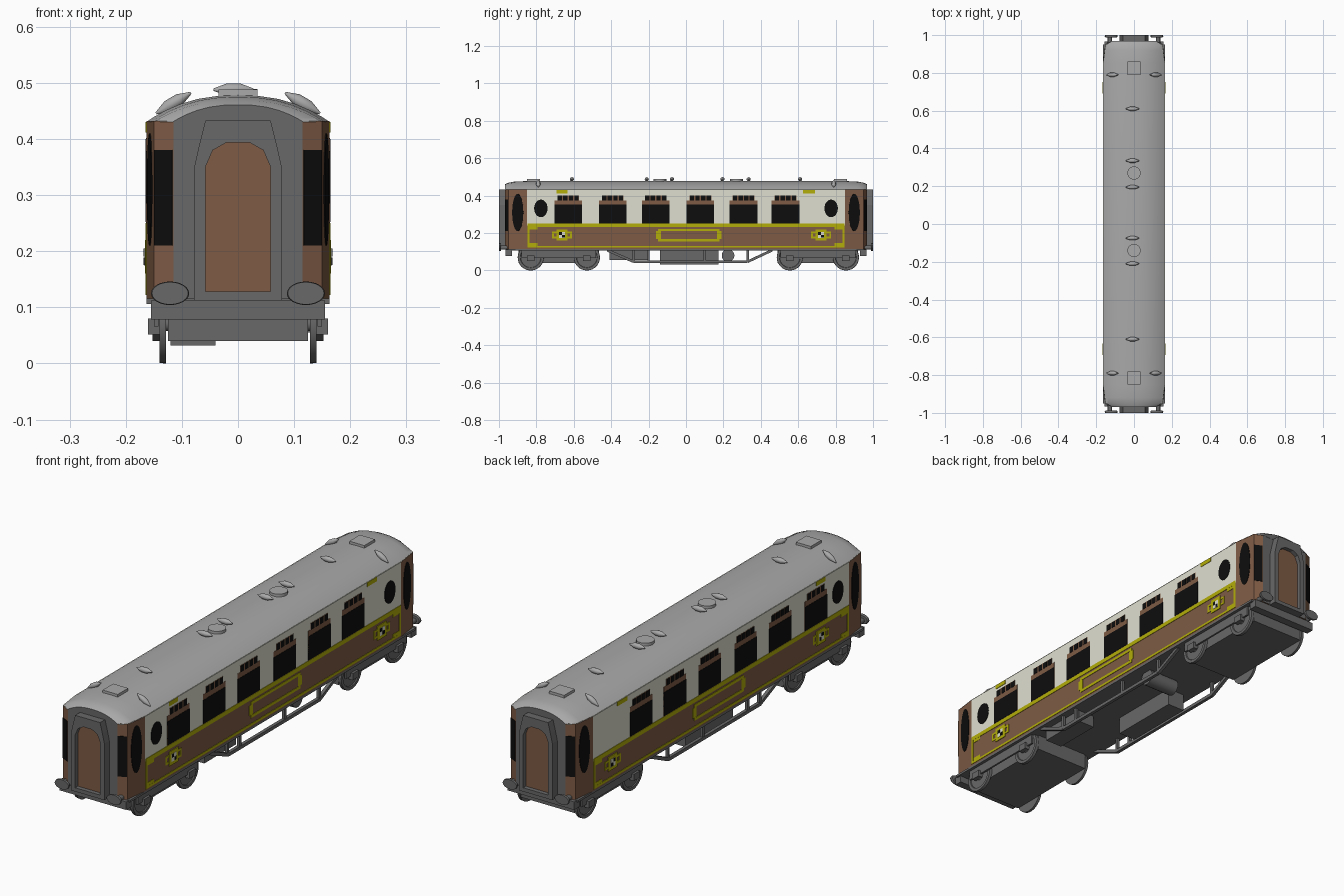
import bpy, bmesh, math
from mathutils import Vector, Matrix

if "Cube" in bpy.data.objects:
    bpy.data.objects.remove(bpy.data.objects["Cube"])

def material(name, rgb):
    m = bpy.data.materials.new(name)
    m.diffuse_color = (*rgb, 1)
    m.use_nodes = True
    m.node_tree.nodes["Principled BSDF"].inputs["Base Color"].default_value = m.diffuse_color
    return m

CREAM = material("cream", (.74, .74, .63))
BROWN = material("brown", (.21, .105, .06))
YELLOW = material("yellow", (.45, .42, .003))
BLACK = material("black", (.004, .004, .004))
GREY = material("dark_grey", (.14, .14, .14))
ROOF = material("roof_grey", (.40, .40, .40))

def finish(name, bm, *mats, smooth=False):
    bmesh.ops.recalc_face_normals(bm, faces=bm.faces)
    me = bpy.data.meshes.new(name)
    bm.to_mesh(me)
    bm.free()
    ob = bpy.data.objects.new(name, me)
    bpy.context.collection.objects.link(ob)
    for m in mats:
        me.materials.append(m)
    if smooth:
        bpy.context.view_layer.objects.active = ob
        ob.select_set(True)
        bpy.ops.object.shade_smooth_by_angle(angle=math.radians(35))
        ob.select_set(False)
    return ob

def loft(bm, rings):
    """Closed rings joined in order, ends capped."""
    rs = [[bm.verts.new(p) for p in r] for r in rings]
    n = len(rs[0])
    for a, b in zip(rs, rs[1:]):
        for i in range(n):
            bm.faces.new((a[i], a[(i + 1) % n], b[(i + 1) % n], b[i]))
    bm.faces.new(rs[0])
    bm.faces.new(rs[-1])

def box(bm, x0, x1, y0, y1, z0, z1):
    loft(bm, [[(x0, y0, z), (x1, y0, z), (x1, y1, z), (x0, y1, z)] for z in (z0, z1)])

def bar(bm, a, b, w):
    """Square bar between two points at constant x."""
    a, b = Vector(a), Vector(b)
    s = Vector((w / 2, 0, 0))
    t = (b - a).normalized().cross(Vector((1, 0, 0))) * w / 2
    loft(bm, [[p + s + t, p - s + t, p - s - t, p + s - t] for p in (a, b)])

def lathe(bm, centre, axis, profile, n=20, sx=1, sz=1):
    """profile = (distance along axis, radius)."""
    q = Vector((0, 0, 1)).rotation_difference(Vector(axis)).to_matrix()
    loft(bm, [[Vector(centre) + q @ Vector((r * sx * math.cos(k * math.tau / n),
               r * sz * math.sin(k * math.tau / n), d)) for k in range(n)] for d, r in profile])

def plate(bm, pts, a, b, t):
    """Thin plate: (u, z) points on the upright wall running a -> b, raised outwards by t."""
    a, b = Vector((*a, 0)), Vector((*b, 0))
    d = (b - a).normalized()
    n = Vector((d.y, -d.x, 0))
    if n.dot(a + b) < 0:
        n = -n
    loft(bm, [[a + d * u + n * h + Vector((0, 0, z)) for u, z in pts] for h in (-.002, t)])

def rect(u0, u1, z0, z1):
    return [(u0, z0), (u1, z0), (u1, z1), (u0, z1)]

def oval(u, z, ru, rz, n=24):
    return [(u + ru * math.cos(k * math.tau / n), z + rz * math.sin(k * math.tau / n)) for k in range(n)]

W = .163
# Body shell with angled entrance ends
half = [(W, -.85), (W, .85), (.15, .95), (.115, .967)]
plan = half[1:] + [(-x, y) for x, y in reversed(half[1:])]
plan += [(-x, -y) for x, y in plan]
bm = bmesh.new()
loft(bm, [[(x, y, z) for x, y in plan] for z in (.115, .24, .432)])
for f in bm.faces:
    c = f.calc_center_median()
    f.material_index = 2 if abs(c.y) > .96 else 1 if abs(c.y) > .85 or c.z < .24 else 0
finish("carriage_body", bm, CREAM, BROWN, GREY)

# Curved roof, lower and narrower at the ends
bm = bmesh.new()
def roof_ring(y, w, h, n=14):
    xs = [math.sin((k / n - .5) * math.pi) for k in range(n + 1)]
    return [(w * x, y, .43 + h * (1 - abs(x) ** 2.4)) for x in xs]
secs = [(.85, W + .001, .048), (.92, .155, .045), (.95, .15, .039), (.968, .117, .031)]
loft(bm, [roof_ring(-y, w, h) for y, w, h in reversed(secs)] + [roof_ring(*s) for s in secs])
bm.normal_update()
for f in bm.faces:
    if abs(f.calc_center_median().y) > .967:
        f.material_index = 1
finish("roof", bm, ROOF, GREY, smooth=True)

# Roof hatches, round covers and spindle ventilators
bm = bmesh.new()
for y in (-.815, .825):
    box(bm, -.035, .035, y - .035, y + .035, .46, .488)
finish("roof_hatches", bm, ROOF)
bm = bmesh.new()
for y in (-.14, .27):
    lathe(bm, (0, y, .46), (0, 0, 1), [(0, .035), (.029, .035)])
spindle = [(-.036, .002), (-.012, .011), (.012, .011), (.036, .002)]
for y in (-.61, -.21, -.075, .195, .335, .61):
    lathe(bm, (-.008, y, .488), (1, 0, 0), spindle, 12)
for y in (-.79, .79):
    for s in (-1, 1):
        lathe(bm, (s * .115, y, .464), (s * .85, 0, -.5), spindle, 12)
finish("roof_ventilators", bm, ROOF, smooth=True)

# Side details: windows, lining, panels and crests
brown, black, yellow, white = (bmesh.new() for _ in range(4))
def frame(wall, u0, u1, z0, z1, w, t):
    for r in ((u0, u1, z0, z0 + w), (u0, u1, z1 - w, z1), (u0, u0 + w, z0, z1), (u1 - w, u1, z0, z1)):
        plate(yellow, rect(*r), *wall, t)
for s in (-1, 1):
    wall = ((s * W, 0), (s * W, 1))
    for c in (-.63, -.392, -.162, .077, .307, .532):
        plate(brown, rect(c - .074, c + .074, .25, .375), *wall, .001)
        plate(brown, rect(c - .058, c + .058, .37, .402), *wall, .001)
        plate(black, rect(c - .074, c + .074, .252, .352), *wall, .002)
        for k in range(4):
            u = c - .045 + k * .03
            plate(black, rect(u - .0115, u + .0115, .374, .4), *wall, .002)
    for u in ((-.776, .776) if s > 0 else (-.776,)):
        plate(black, oval(u, .332, .036, .047), *wall, .002)
    # lining round the lower panel
    frame(wall, -.848, .848, .122, .25, .010, .002)
    plate(yellow, rect(-.848, .848, .232, .25), *wall, .002)
    for e in (-1, 1):
        for z0, z1 in ((.132, .146), (.218, .232)):
            plate(yellow, rect(*sorted((e * .838, e * .795)), z0, z1), *wall, .0015)
    # centre name panel (blank) with stepped ends
    frame(wall, -.15, .18, .155, .223, .012, .002)
    for u in (-.16, .165):
        plate(yellow, rect(u, u + .025, .168, .21), *wall, .0015)
    for u in (-.663, .722):
        frame(wall, u - .053, u + .053, .172, .208, .009, .002)
        plate(yellow, rect(u - .03, u + .03, .16, .22), *wall, .003)
        plate(white, rect(u - .016, u + .016, .174, .206), *wall, .004)
        for du, dz in ((-.008, .008), (.008, -.008)):
            plate(black, rect(u + du - .007, u + du + .007, .19 + dz - .007, .19 + dz + .007), *wall, .005)
        plate(yellow, rect(u - .03, u + .03, .412, .43) if u < 0 else rect(.625, .69, .412, .43), *wall, .002)
    # entrance doors with oval window, and slanted corner windows
    for e in (-1, 1):
        a, b, c = [(s * x, e * y) for x, y in half[1:]]
        plate(black, oval(.05, .31, .03, .1), a, b, .002)
        plate(black, rect(.001, .037, .21, .38), b, c, .002)
finish("window_surrounds", brown, BROWN)
finish("windows", black, BLACK)
finish("yellow_lining", yellow, YELLOW)
finish("crest_centres", white, CREAM)

# Gangway frames and end doors
ring, door = bmesh.new(), bmesh.new()
def both(p):
    return p + [(-x, z) for x, z in reversed(p)]
outer = both([(-.078, .112), (-.078, .35), (-.069, .39), (-.058, .433)])
inner = both([(-.058, .128), (-.058, .35), (-.045, .38), (-.02, .394)])
for e in (-1, 1):
    loops = [[ring.verts.new((x, e * y, z)) for x, z in p] for p, y in
             ((outer, .96), (outer, 1), (inner, 1), (inner, .96))]
    for a, b in zip(loops, loops[1:] + loops[:1]):
        for i in range(8):
            ring.faces.new((a[i], a[(i + 1) % 8], b[(i + 1) % 8], b[i]))
    loft(door, [[(x, e * y, z) for x, z in inner] for y in (.964, .982)])
finish("gangway_frames", ring, GREY)
finish("end_doors", door, BROWN)

# Underframe: floor, buffer beams, equipment boxes, tank and trusses
bm = bmesh.new()
box(bm, -W, W, -.95, .95, .106, .1155)
for e in (-1, 1):
    box(bm, -.155, .155, *sorted((e * .93, e * .965)), .078, .112)
box(bm, -.12, -.04, -.14, .175, .032, .11)
box(bm, .05, .13, -.41, -.2, .055, .11)
for s in (-1, 1):
    pts = [(s * .145, y, z) for y, z in ((-.42, .108), (-.28, .047), (.33, .047), (.46, .108))]
    for a, b in zip(pts, pts[1:]):
        bar(bm, a, b, .014)
    for y in (-.28, -.2, .1, .33):
        bar(bm, (s * .145, y, .047), (s * .145, y, .11), .012)
finish("underframe", bm, GREY)
bm = bmesh.new()
lathe(bm, (-.02, .225, .08), (1, 0, 0), [(0, .034), (.14, .034)])
for e in (-1, 1):
    for s in (-1, 1):
        lathe(bm, (s * .128, e * .93, .122), (0, e, 0), [(0, .011), (.063, .011)], 12)
        # oval buffer heads
        loft(bm, [[(s * .121 + k * u, e * y, .125 + k * z) for u, z in oval(0, 0, .034, .021)]
                  for y, k in ((.988, .9), (.994, 1), (1, .95))])
finish("buffers_and_tank", bm, GREY, smooth=True)

# Bogies with wheels and axle boxes
frames, wheels = bmesh.new(), bmesh.new()
for c in (-.68, .705):
    box(frames, -.125, .125, c - .215, c + .215, .04, .108)
    for s in (-1, 1):
        box(frames, *sorted((s * .142, s * .15)), c - .2, c + .2, .066, .108)
        for y in (c - .15, c + .15):
            box(frames, *sorted((s * .14, s * .16)), y - .02, y + .02, .052, .08)
            lathe(wheels, (s * .128, y, .07), (s, 0, 0),
                  [(0, .07), (.003, .07), (.012, .069), (.012, .056), (.008, .054), (.008, .02), (.013, .018)], 28)
    for y in (c - .15, c + .15):
        lathe(wheels, (-.13, y, .07), (1, 0, 0), [(0, .012), (.26, .012)], 12)
finish("bogie_frames", frames, GREY)
finish("wheels", wheels, GREY, smooth=True)
